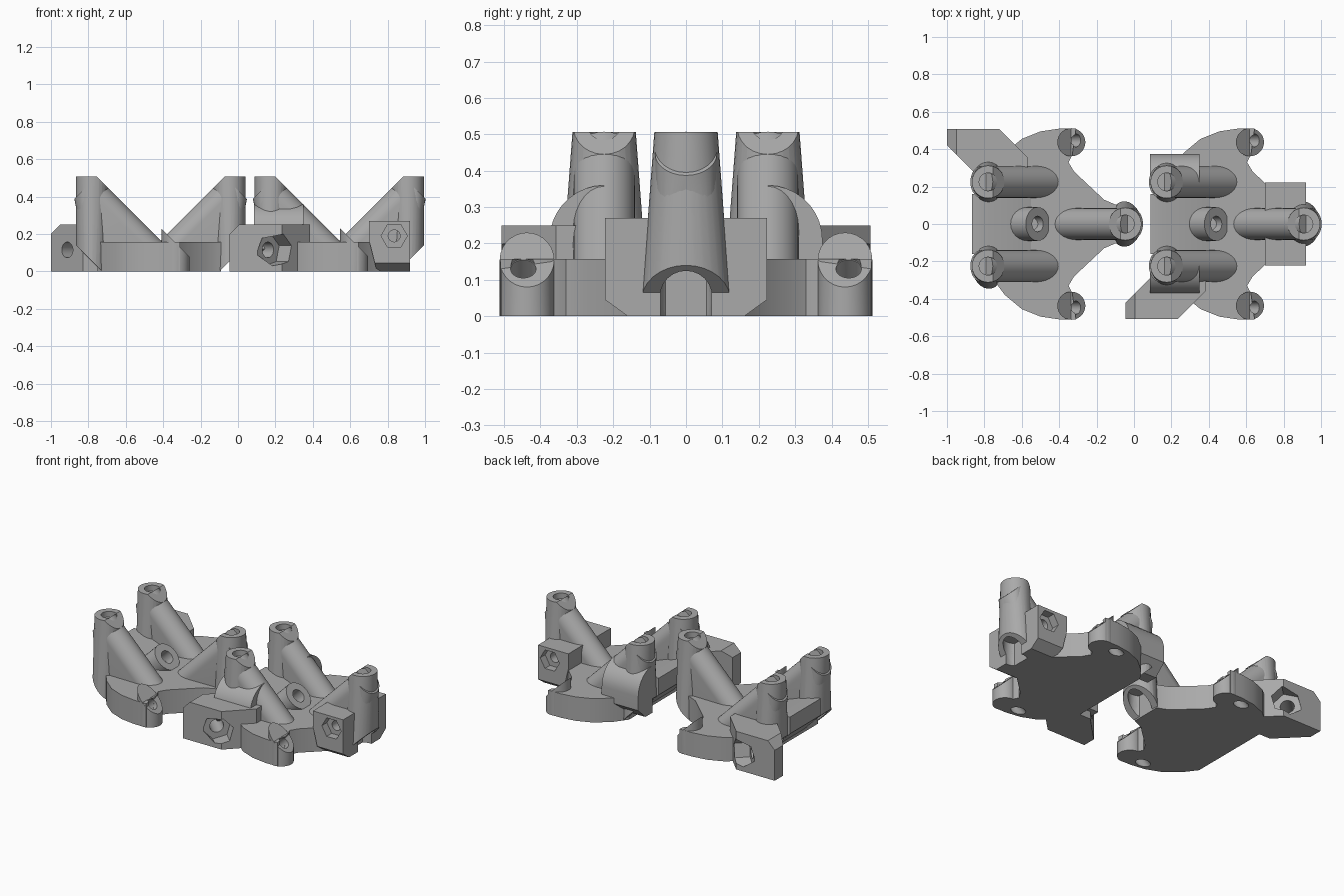
import bpy, bmesh, math
from mathutils import Vector, Matrix

if "Cube" in bpy.data.objects:
    bpy.data.objects.remove(bpy.data.objects["Cube"])

grey = bpy.data.materials.new("plain_grey")
grey.use_nodes = True
grey.diffuse_color = (0.4, 0.4, 0.4, 1)
grey.node_tree.nodes["Principled BSDF"].inputs["Base Color"].default_value = (0.4, 0.4, 0.4, 1)


def make(name, bm):
    bmesh.ops.recalc_face_normals(bm, faces=bm.faces)
    mesh = bpy.data.meshes.new(name)
    bm.to_mesh(mesh)
    bm.free()
    mesh.materials.append(grey)
    ob = bpy.data.objects.new(name, mesh)
    bpy.context.collection.objects.link(ob)
    return ob


def clip(bm, co, normal):
    """Remove everything on the normal side of a plane and cap the cut."""
    geom = bm.verts[:] + bm.edges[:] + bm.faces[:]
    res = bmesh.ops.bisect_plane(bm, geom=geom, plane_co=co, plane_no=normal, clear_outer=True)
    edges = [e for e in res["geom_cut"] if isinstance(e, bmesh.types.BMEdge)]
    if edges:
        bmesh.ops.holes_fill(bm, edges=edges, sides=0)


def ring(center, rx, ry, axis=(0, 0, 1), sides=28):
    turn = Vector((0, 0, 1)).rotation_difference(Vector(axis)).to_matrix()
    step = math.tau / sides
    return [Vector(center) + turn @ Vector((rx * math.cos(i * step), ry * math.sin(i * step), 0))
            for i in range(sides)]


def hull(points, planes=()):
    bm = bmesh.new()
    for p in points:
        bm.verts.new(p)
    res = bmesh.ops.convex_hull(bm, input=bm.verts)
    junk = {g for g in res["geom_interior"] + res["geom_unused"] if isinstance(g, bmesh.types.BMVert)}
    bmesh.ops.delete(bm, geom=list(junk), context="VERTS")
    bmesh.ops.dissolve_limit(bm, angle_limit=0.01, verts=bm.verts, edges=bm.edges)
    for co, normal in planes:
        clip(bm, co, normal)
    return bm


def prism(outline, low, high, place):
    bm = bmesh.new()
    face = bm.faces.new([bm.verts.new(place(a, b, low)) for a, b in outline])
    top = bmesh.ops.extrude_face_region(bm, geom=[face])["geom"]
    move = Vector(place(0, 0, high)) - Vector(place(0, 0, low))
    bmesh.ops.translate(bm, verts=[v for v in top if isinstance(v, bmesh.types.BMVert)], vec=move)
    return bm


along_x = lambda a, b, c: (c, a, b)
along_y = lambda a, b, c: (a, c, b)
along_z = lambda a, b, c: (a, b, c)


def rod(start, end, r, sides=24):
    axis = Vector(end) - Vector(start)
    return hull(ring(start, r, r, axis, sides) + ring(end, r, r, axis, sides))


def drill(ob, cutters):
    for bm in cutters:
        cutter = make("cutter", bm)
        cutter.hide_render = True
        mod = ob.modifiers.new("cut", "BOOLEAN")
        mod.object, mod.solver = cutter, "EXACT"
        bpy.context.view_layer.update()
        baked = bpy.data.meshes.new_from_object(ob.evaluated_get(bpy.context.evaluated_depsgraph_get()))
        ob.modifiers.clear()
        ob.data = baked
        bpy.data.objects.remove(cutter)
    return ob


def tower(name, x, y, s):
    """Post with a slanted rib; s is the outward direction along x."""
    edge = x + s * 0.087
    under = ((edge, y, 0.14), (s, 0, -1))
    slope = ((x - s * 0.025, y, 0.507), (-s, 0, 1))
    post = hull(ring((x, y, 0.507), 0.087, 0.087) + ring((x, y, 0), 0.087, 0.125), [under, slope])
    # rib: inclined round bar with its web down to the plate
    off, run = 0.06, 0.37
    hi = Vector((x - s * (0.025 - off), y, 0.507 - off))
    lo = hi - Vector((s * run, 0, run))
    axis = (s, 0, 1)
    foot = [Vector((x + s * dx, y + dy, 0.08)) for dx in (0.03, -0.26) for dy in (-0.08, 0.08)]
    rib = hull(ring(hi, 0.085, 0.085, axis) + ring(lo, 0.085, 0.085, axis) + foot,
               [under, ((0, 0, 0.02), (0, 0, -1))])
    for label, bm, cuts in (("post", post, True), ("rib", rib, False)):
        ob = make(f"{name}_{label}", bm)
        pocket = [rod((x, y, -0.1), (x, y, 0.15), 0.072)]
        if cuts:
            pocket.append(rod((x, y, 0.47), (x, y, 0.6), 0.048))
        drill(ob, pocket)


def carriage(tag, ox, block_side):
    # base plate
    half = [(-0.75, 0.3), (-0.69, 0.38), (-0.6, 0.455), (-0.5, 0.495), (-0.4, 0.51), (-0.31, 0.51),
            (-0.33, 0.37), (-0.35, 0.33), (-0.32, 0.28), (-0.16, 0.13), (-0.09, 0.1)]
    outline = half + [(x, -y) for x, y in reversed(half)]
    plate = make(f"{tag}_base_plate", prism([(x + ox, y) for x, y in outline], 0, 0.157, along_z))
    holes = [rod((ox - 0.62, 0, -0.1), (ox - 0.62, 0, 0.12), 0.035)]
    holes += [rod((ox - 0.56, y, -0.115), (ox - 0.2, y, 0.245), 0.035) for y in (-0.447, 0.447)]
    drill(plate, holes)

    # bridge between the twin towers
    wedge = [(-0.867, 0.25), (-0.867, 0.14), (-0.73, 0), (-0.55, 0), (-0.55, 0.157), (-0.8, 0.25)]
    make(f"{tag}_bridge", prism([(x + ox, z) for x, z in wedge], -0.16, 0.16, along_y))

    # towers
    for label, y in (("front", -0.225), ("back", 0.225)):
        tower(f"{tag}_{label}_tower", ox - 0.78, y, -1)
    tower(f"{tag}_single_tower", ox - 0.047, 0, 1)

    # slanted screw bosses
    for label, s in (("front", -1), ("back", 1)):
        y = s * 0.437
        cap = ((ox - 0.31, y, 0.13), (1, 0, 1))
        bm = hull(ring((ox - 0.335, y, 0), 0.075, 0.075) + ring((ox - 0.335, y, 0.25), 0.075, 0.075), [cap])
        boss = make(f"{tag}_{label}_boss", bm)
        drill(boss, [rod((ox - 0.56, s * 0.447, -0.12), (ox - 0.2, s * 0.447, 0.24), 0.035)])
    boss = make(f"{tag}_middle_boss", rod((ox - 0.64, 0, 0.09), (ox - 0.515, 0, 0.215), 0.09))
    drill(boss, [rod((ox - 0.6, 0, 0.13), (ox - 0.45, 0, 0.28), 0.042)])

    # corner block with a hexagonal nut pocket
    shape = [(-1, 0.507), (-0.72, 0.507), (-0.57, 0.357), (-0.57, 0.25), (-0.83, 0.25), (-1, 0.42)]
    bm = prism([(x + ox, y * block_side) for x, y in shape], 0, 0.25, along_z)
    clip(bm, (ox - 0.95, 0, 0.25), (-1, 0, 1))
    block = make(f"{tag}_corner_block", bm)

    def on_axis(t):
        return (ox - 0.795 + t, block_side * (0.45 + t), 0.115)
    drill(block, [rod(on_axis(-0.3), on_axis(0.2), 0.042), rod(on_axis(0), on_axis(0.3), 0.088, 6)])


A, B = 0.0, 0.955
carriage("left_carriage", A, 1)
carriage("right_carriage", B, -1)

# curved clips on the sides of the second carriage
for label, s in (("front", -1), ("back", 1)):
    curve = [(0.225 + 0.15 * math.cos(a), 0.21 + 0.15 * math.sin(a))
             for a in (math.radians(d) for d in range(0, 91, 10))]
    profile = [(0.3, 0.05), (0.375, 0.12)] + curve + [(0.225, 0.05)]
    make(f"{label}_clip", prism([(y * s, z) for y, z in profile], 0.085, 0.35, along_x))

# end block with side nut pockets
end = [(-0.16, 0), (0.16, 0), (0.222, 0.045), (0.222, 0.27), (-0.222, 0.27), (-0.222, 0.045)]
bm = prism(end, 0.7, 0.92, along_x)
clip(bm, (0.7, 0, 0.17), (-1, 0, -0.25))
block = make("end_block", bm)
drill(block, [rod((0.835, -0.4, 0.19), (0.835, 0.4, 0.19), 0.032)]
      + [rod((0.835, s * 0.17, 0.19), (0.835, s * 0.3, 0.19), 0.07, 6) for s in (-1, 1)]
      + [rod((0.908, 0, -0.1), (0.908, 0, 0.15), 0.072)])
make("end_block_web", prism([(0.6, -0.13), (0.72, -0.2), (0.72, 0.2), (0.6, 0.13)], 0, 0.157, along_z))

# smooth round surfaces, crisp edges
bpy.ops.object.select_all(action="DESELECT")
for ob in bpy.context.scene.objects:
    if ob.type == "MESH" and grey.name in ob.data.materials:
        ob.select_set(True)
        bpy.context.view_layer.objects.active = ob
bpy.ops.object.shade_smooth_by_angle(angle=math.radians(30))
